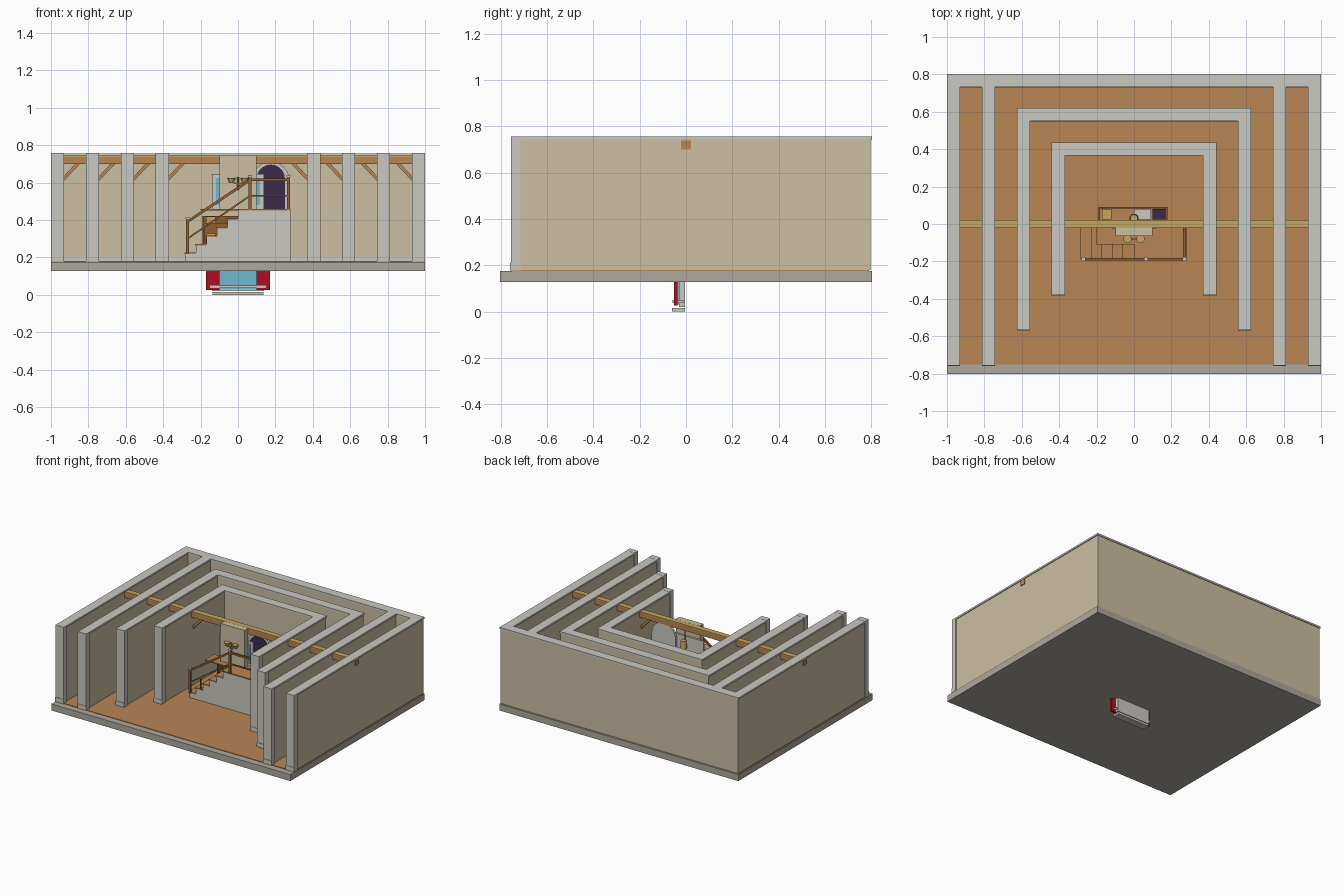
import bpy, bmesh, math
from mathutils import Vector

if "Cube" in bpy.data.objects:
    bpy.data.objects.remove(bpy.data.objects["Cube"])


def mat(name, r, g, b):
    m = bpy.data.materials.new(name)
    lin = [(c / 255 / 12.92 if c < 11 else ((c / 255 + 0.055) / 1.055) ** 2.4) for c in (r, g, b)]
    m.diffuse_color = (*lin, 1)
    m.use_nodes = True
    m.node_tree.nodes["Principled BSDF"].inputs["Base Color"].default_value = m.diffuse_color
    return m


STONE = mat("light stone", 202, 200, 193)
SLAB = mat("grey slab", 174, 168, 158)
WALL = mat("beige plaster", 204, 191, 162)
FLOOR = mat("brown floor wood", 184, 133, 85)
WOOD = mat("dark wood", 145, 95, 48)
GOLD = mat("gold", 198, 166, 92)
RED = mat("red curtain", 172, 14, 36)
BLUE = mat("blue glass", 110, 184, 206)
PURPLE = mat("dark purple", 60, 42, 76)


def finish(name, bm, m):
    bmesh.ops.recalc_face_normals(bm, faces=bm.faces[:])
    me = bpy.data.meshes.new(name)
    bm.to_mesh(me)
    bm.free()
    me.materials.append(m)
    ob = bpy.data.objects.new(name, me)
    bpy.context.collection.objects.link(ob)
    return ob


def prism(name, pts, axis, a, b, m):
    """Extrude a 2D outline along y (points are x,z) or z (points are x,y)."""
    bm = bmesh.new()
    vs = [bm.verts.new((p, a, q) if axis == "y" else (p, q, a)) for p, q in pts]
    f = bm.faces.new(vs)
    ex = bmesh.ops.extrude_face_region(bm, geom=[f])
    d = Vector((0, b - a, 0)) if axis == "y" else Vector((0, 0, b - a))
    bmesh.ops.translate(bm, vec=d, verts=[v for v in ex["geom"] if isinstance(v, bmesh.types.BMVert)])
    return finish(name, bm, m)


def box(name, x0, x1, y0, y1, z0, z1, m):
    return prism(name, [(x0, y0), (x1, y0), (x1, y1), (x0, y1)], "z", z0, z1, m)


def cone(name, x, y, z0, z1, r0, r1, m, n=16):
    bm = bmesh.new()
    bmesh.ops.create_cone(bm, cap_ends=True, segments=n, radius1=r0, radius2=r1, depth=z1 - z0)
    bmesh.ops.translate(bm, vec=(x, y, (z0 + z1) / 2), verts=bm.verts[:])
    return finish(name, bm, m)


def bar(name, a, b, t, m):
    """Square bar between two points."""
    a, b = Vector(a), Vector(b)
    bm = bmesh.new()
    bmesh.ops.create_cube(bm, size=1)
    bmesh.ops.scale(bm, vec=(t, t, (b - a).length), verts=bm.verts[:])
    ob = finish(name, bm, m)
    ob.rotation_euler = (b - a).to_track_quat("Z", "Y").to_euler()
    ob.location = (a + b) / 2
    return ob


def u_shape(xo, yf, yb, t, g):
    """U outline: outer half width, front, back, thickness, inset."""
    xi, yi = xo - t + g, yb - t + g
    xo, yb = xo - g, yb - g
    return [(-xo, yf), (-xi, yf), (-xi, yi), (xi, yi), (xi, yf), (xo, yf), (xo, yb), (-xo, yb)]


# Base slab and floor
box("base_slab", -1, 1, -0.803, 0.803, 0.127, 0.176, SLAB)
box("floor_boards", -0.998, 0.998, -0.752, 0.79, 0.176, 0.18, FLOOR)

# Nested walls with stone caps, skirting and end posts
T = 0.07
for name, xo, yf, yb in (("outer", 1.0, -0.76, 0.803), ("second", 0.812, -0.76, None),
                         ("third", 0.625, -0.57, 0.62), ("inner", 0.44, -0.382, 0.437)):
    if yb:
        prism(name + "_wall", u_shape(xo, yf + 0.03, yb, T, 0.006), "z", 0.18, 0.743, WALL)
        prism(name + "_cap", u_shape(xo, yf + 0.04, yb, T, 0), "z", 0.743, 0.756, STONE)
        w = xo - T + 0.006
        box(name + "_back_skirting", -w, w, yb - T - 0.002, yb - T + 0.008, 0.18, 0.205, STONE)
    for s in (-1, 1):
        a, b = sorted((s * xo, s * (xo - T)))
        if not yb:
            box(name + "_wall", a + 0.006, b - 0.006, yf + 0.03, 0.74, 0.18, 0.743, WALL)
            box(name + "_cap", a, b, yf + 0.04, 0.74, 0.743, 0.756, STONE)
        box(name + "_post", a, b, yf + 0.003, yf + 0.045, 0.18, 0.757, STONE)
        box(name + "_post_plinth", a, b, yf, yf + 0.045, 0.178, 0.212, STONE)
        # Diagonal beam brace on the inner side of each wall
        i = xo - T
        prism(name + "_brace", [(s * i, 0.61), (s * i, 0.635), (s * (i - 0.065), 0.705), (s * (i - 0.09), 0.705)],
              "y", -0.012, 0.012, FLOOR)

# Ceiling beam
box("beam", -1.0, 1.0, -0.021, 0.021, 0.70, 0.738, FLOOR)
box("beam_top_plank", -0.998, 0.998, -0.021, 0.021, 0.738, 0.745, GOLD)

# Stairs and landing
N, RUN, RISE = 5, 0.056, 0.0455
for i in range(N):
    x, z = -0.28 + i * RUN, 0.18 + (i + 1) * RISE
    box("stair_step", x, x + RUN, -0.18, -0.005, 0.18, z - 0.008, STONE)
    box("stair_tread", x - 0.006, x + RUN, -0.185, -0.005, z - 0.008, z, FLOOR)
box("landing_block", 0, 0.28, -0.18, 0.0, 0.18, 0.452, STONE)
box("landing_floor", 0, 0.282, -0.188, 0.0, 0.452, 0.46, FLOOR)
box("side_landing", -0.2, 0, -0.11, 0.0, 0.452, 0.46, FLOOR)

# Handrails
Y = -0.188
for x, z0, z1 in ((-0.27, 0.22, 0.405), (0.065, 0.46, 0.63), (0.27, 0.46, 0.63)):
    bar("rail_post", (x, Y, z0), (x, Y, z1), 0.016, WOOD)
    box("rail_post_cap", x - 0.011, x + 0.011, Y - 0.011, Y + 0.011, z1, z1 + 0.01, STONE)
for lo, hi, t in ((0.39, 0.615, 0.014), (0.30, 0.53, 0.009)):
    bar("sloped_rail", (-0.27, Y, lo), (0.065, Y, hi), t, WOOD)
    bar("front_rail", (0.065, Y, hi), (0.27, Y, hi), t, WOOD)
    bar("side_rail", (0.27, Y, hi), (0.27, -0.01, hi), t, WOOD)
bar("rail_baluster", (-0.18, Y, 0.27), (-0.18, Y, 0.36), 0.009, WOOD)


# Arched door
def arch(cx, r, z0, zs, n=12):
    return [(cx - r, z0), (cx + r, z0)] + [
        (cx + r * math.cos(math.pi * k / n), zs + r * math.sin(math.pi * k / n)) for k in range(n + 1)]


prism("door_frame", arch(0.175, 0.1, 0.455, 0.612), "y", 0.0, 0.018, STONE)
prism("arched_door", arch(0.175, 0.076, 0.46, 0.62), "y", -0.006, 0.0, PURPLE)

# Chimney panel with a window behind it
box("chimney_panel", -0.1, 0.1, -0.065, -0.022, 0.46, 0.745, WALL)
box("window_frame", -0.14, 0.14, -0.02, -0.008, 0.46, 0.645, STONE)
box("window_glass", -0.118, 0.118, -0.023, -0.02, 0.48, 0.625, BLUE)

# Chandelier
cone("lamp_stem", 0, -0.08, 0.56, 0.63, 0.005, 0.005, GOLD, 8)
for x in (-0.035, 0.035):
    bar("lamp_arm", (0, -0.08, 0.59), (x, -0.08, 0.605), 0.007, GOLD)
    cone("lamp_shade", x, -0.08, 0.6, 0.625, 0.012, 0.022, GOLD)
cone("hanging_lantern", 0, 0.03, 0.57, 0.63, 0.025, 0.02, GOLD)
cone("lantern_chain", 0, 0.012, 0.63, 0.70, 0.003, 0.003, WOOD, 6)

# Low shelf behind the stairs, with goods on it
X0, X1, Y0, Y1 = -0.19, 0.18, 0.018, 0.09
box("shelf_back", X0, X1, Y1 - 0.008, Y1, 0.18, 0.42, WOOD)
for x in (X0, X1 - 0.008):
    box("shelf_side", x, x + 0.008, Y0, Y1, 0.18, 0.42, WOOD)
for z in (0.19, 0.29, 0.38):
    box("shelf_board", X0, X1, Y0, Y1, z, z + 0.008, FLOOR)
for name, a, b, m in (("gold_books", -0.17, -0.12, GOLD), ("grey_books", 0.0, 0.09, STONE),
                      ("purple_books", 0.1, 0.17, PURPLE)):
    for z in (0.198, 0.298, 0.388):
        box(name, a, b, Y0 + 0.005, Y1 - 0.01, z, z + 0.03, m)

# Curtained window hanging through the slab
box("low_window_frame", -0.14, 0.14, -0.03, -0.005, 0.02, 0.30, STONE)
box("low_window_glass", -0.11, 0.11, -0.036, -0.03, 0.03, 0.28, BLUE)
bar("window_mullion", (0, -0.037, 0.03), (0, -0.037, 0.28), 0.006, BLUE)
for s in (-1, 1):
    a, b = sorted((s * 0.17, s * 0.1))
    box("curtain", a, b, -0.052, -0.036, 0.026, 0.30, RED)
box("window_ledge", -0.15, 0.15, -0.058, -0.01, 0.036, 0.05, STONE)
box("window_sill", -0.135, 0.135, -0.06, -0.005, 0.0, 0.016, STONE)
